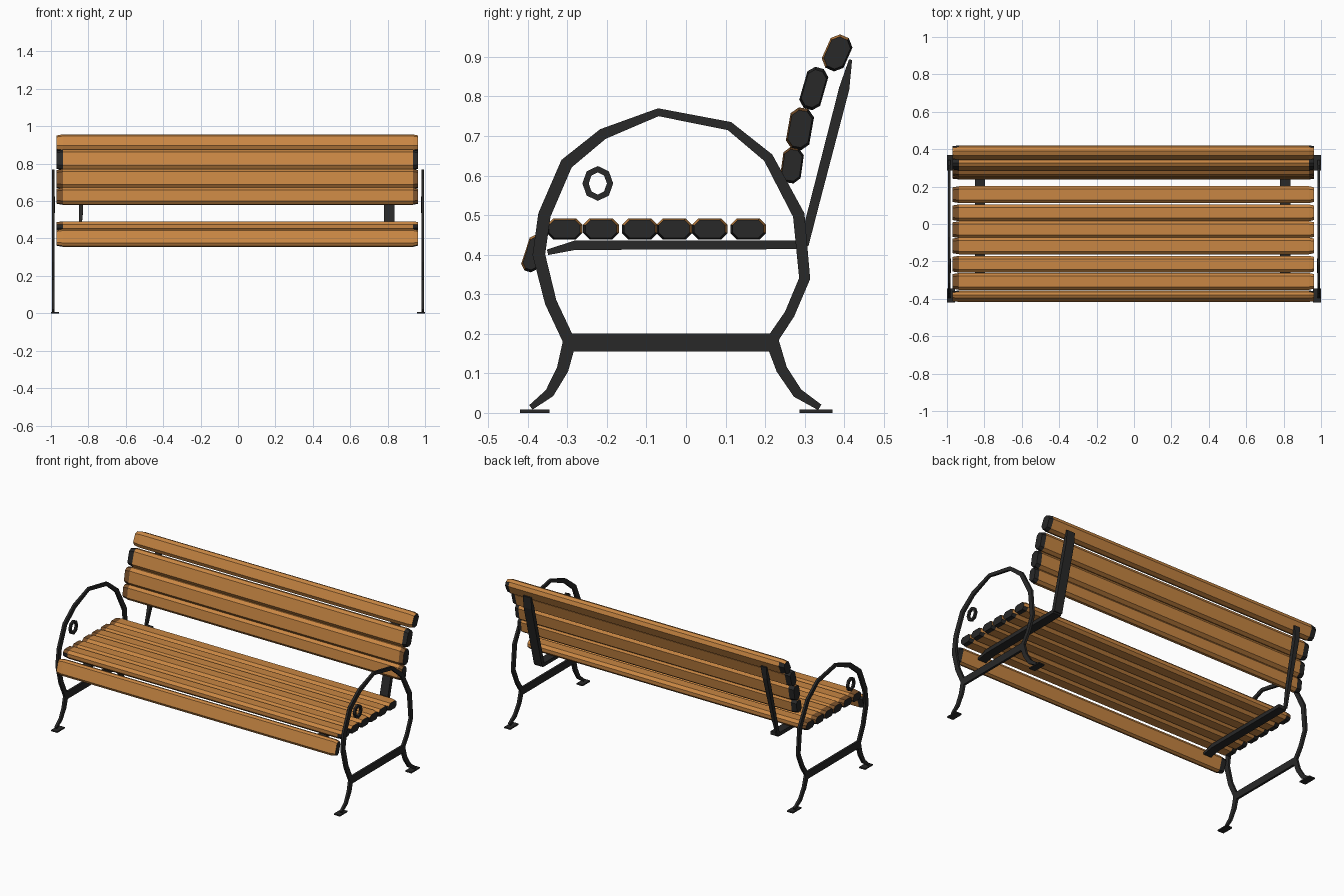
import bpy, bmesh, math
from mathutils import Vector

if "Cube" in bpy.data.objects:
    bpy.data.objects.remove(bpy.data.objects["Cube"])


def material(name, rgb):
    m = bpy.data.materials.new(name)
    m.diffuse_color = (*rgb, 1)
    m.use_nodes = True
    m.node_tree.nodes["Principled BSDF"].inputs["Base Color"].default_value = m.diffuse_color
    return m


WOOD = material("warm wood", (0.58, 0.24, 0.056))
IRON = material("dark iron", (0.021, 0.021, 0.021))
BROWN = material("dark brown end grain", (0.2, 0.085, 0.025))


def finish(bm, name, mats):
    bmesh.ops.recalc_face_normals(bm, faces=bm.faces)
    me = bpy.data.meshes.new(name)
    bm.to_mesh(me)
    bm.free()
    for m in mats:
        me.materials.append(m)
    ob = bpy.data.objects.new(name, me)
    bpy.context.collection.objects.link(ob)
    return ob


def slat(name, y, z, wide, thick, tilt, left=2, right=0):
    """Chamfered plank along x; left/right are the colours of the end chamfers' outer side."""
    a, b, c = wide / 2, thick / 2, thick * 0.3
    section = [(-a, -b + c), (-a + c, -b), (a - c, -b), (a, -b + c),
               (a, b - c), (a - c, b), (-a + c, b), (-a, b - c)]
    t = math.radians(tilt)
    bm = bmesh.new()
    rings = []
    for x, s in ((-0.97, 0.87), (-0.935, 1), (0.935, 1), (0.962, 0.87)):
        rings.append([bm.verts.new((x, y + s * (u * math.cos(t) - v * math.sin(t)),
                                    z + s * (u * math.sin(t) + v * math.cos(t))))
                      for u, v in section])
    for k in range(3):
        for i in range(8):
            j = (i + 1) % 8
            f = bm.faces.new((rings[k][i], rings[k][j], rings[k + 1][j], rings[k + 1][i]))
            if k != 1:
                f.material_index = (left if k == 0 else right) if 3 <= i <= 6 else 1
    for r in (rings[0], rings[-1]):
        bm.faces.new(r).material_index = 1
    finish(bm, name, (WOOD, IRON, BROWN))


def band(name, path, x0, x1, closed=False, x_end=None):
    """Flat bar following (y, z, width) points, from x0 to x1 (x1 may run to x_end)."""
    bm = bmesh.new()
    n = len(path)
    x_end = x1 if x_end is None else x_end
    rings = []
    for i, (y, z, w) in enumerate(path):
        p = path[(i - 1) % n] if closed else path[max(i - 1, 0)]
        q = path[(i + 1) % n] if closed else path[min(i + 1, n - 1)]
        d = Vector((q[0] - p[0], q[1] - p[1])).normalized()
        o = Vector((-d.y, d.x)) * w / 2
        xb = x1 + (x_end - x1) * i / (n - 1)
        rings.append([bm.verts.new((x, y + s * o.x, z + s * o.y))
                      for x, s in ((x0, -1), (xb, -1), (xb, 1), (x0, 1))])
    for k in range(n if closed else n - 1):
        r, s = rings[k], rings[(k + 1) % n]
        for i in range(4):
            j = (i + 1) % 4
            bm.faces.new((r[i], r[j], s[j], s[i]))
    if not closed:
        bm.faces.new(rings[0])
        bm.faces.new(rings[-1])
    finish(bm, name, (IRON,))


# Seat slats and the drooping front slat
for i, y in enumerate((-0.307, -0.215, -0.117, -0.03, 0.06, 0.157)):
    slat(f"seat_slat_{i + 1}", y, 0.465, 0.09, 0.053, 0)
slat("front_slat", -0.386, 0.403, 0.095, 0.042, 72, 0)

# Backrest slats, leaning more towards the top
for i, (y, z, w, t, tilt, left, right) in enumerate((
        (0.268, 0.626, 0.09, 0.052, 82, 2, 2),
        (0.288, 0.718, 0.106, 0.06, 80, 2, 2),
        (0.323, 0.82, 0.108, 0.055, 74, 1, 1),
        (0.382, 0.91, 0.092, 0.06, 66, 0, 0))):
    slat(f"back_slat_{i + 1}", y, z, w, t, tilt, left, right)

# Profiles (y, z, width) of the iron side frame
HOOP = [(-0.295, 0.18, 0.03), (-0.342, 0.28, 0.03), (-0.372, 0.4, 0.032),
        (-0.358, 0.5, 0.032), (-0.302, 0.63, 0.032), (-0.21, 0.705, 0.028),
        (-0.07, 0.76, 0.02), (0.11, 0.725, 0.022), (0.208, 0.645, 0.026),
        (0.285, 0.5, 0.03), (0.3, 0.34, 0.028), (0.262, 0.25, 0.026),
        (0.215, 0.18, 0.028)]
FRONT_LEG = [(-0.292, 0.19, 0.034), (-0.312, 0.11, 0.03), (-0.345, 0.05, 0.024),
             (-0.392, 0.014, 0.014)]
BACK_LEG = [(0.215, 0.19, 0.034), (0.242, 0.11, 0.028), (0.282, 0.05, 0.026),
            (0.338, 0.014, 0.016)]
RING = [(-0.223 + 0.031 * math.cos(k * math.pi / 4),
         0.58 + 0.036 * math.sin(k * math.pi / 4), 0.016) for k in range(8)]

for side, s in (("left", -1), ("right", 1)):
    a, b = s * 0.98, s * 0.994
    # Hoop armrest, legs, stretcher and small ring
    band(f"{side}_arm_hoop", HOOP, a, b)
    band(f"{side}_front_leg", FRONT_LEG, a, b)
    band(f"{side}_back_leg", BACK_LEG, a, b)
    band(f"{side}_stretcher", [(-0.305, 0.178, 0.045), (0.225, 0.178, 0.045)], a, b)
    band(f"{side}_arm_ring", RING, s * 0.978, s * 0.992, True)
    # Foot plates
    band(f"{side}_front_foot", [(-0.42, 0.004, 0.008), (-0.345, 0.004, 0.008)], s * 0.958, s)
    band(f"{side}_back_foot", [(0.287, 0.004, 0.008), (0.37, 0.004, 0.008)], s * 0.958, s)
    # Seat bearer and backrest brace under the slats; the left brace tapers downwards
    x0, x1 = (0.78, 0.836) if s > 0 else (-0.85, -0.797)
    band(f"{side}_seat_bearer", [(-0.35, 0.406, 0.014), (-0.28, 0.424, 0.024),
                                 (0.3, 0.425, 0.022)], x0, x1)
    foot = x1 if s > 0 else -0.84
    band(f"{side}_back_brace", [(0.298, 0.425, 0.024), (0.325, 0.53, 0.024),
                                (0.4, 0.82, 0.026), (0.416, 0.893, 0.008)],
         x0, foot, x_end=x1 if s > 0 else -0.81)
